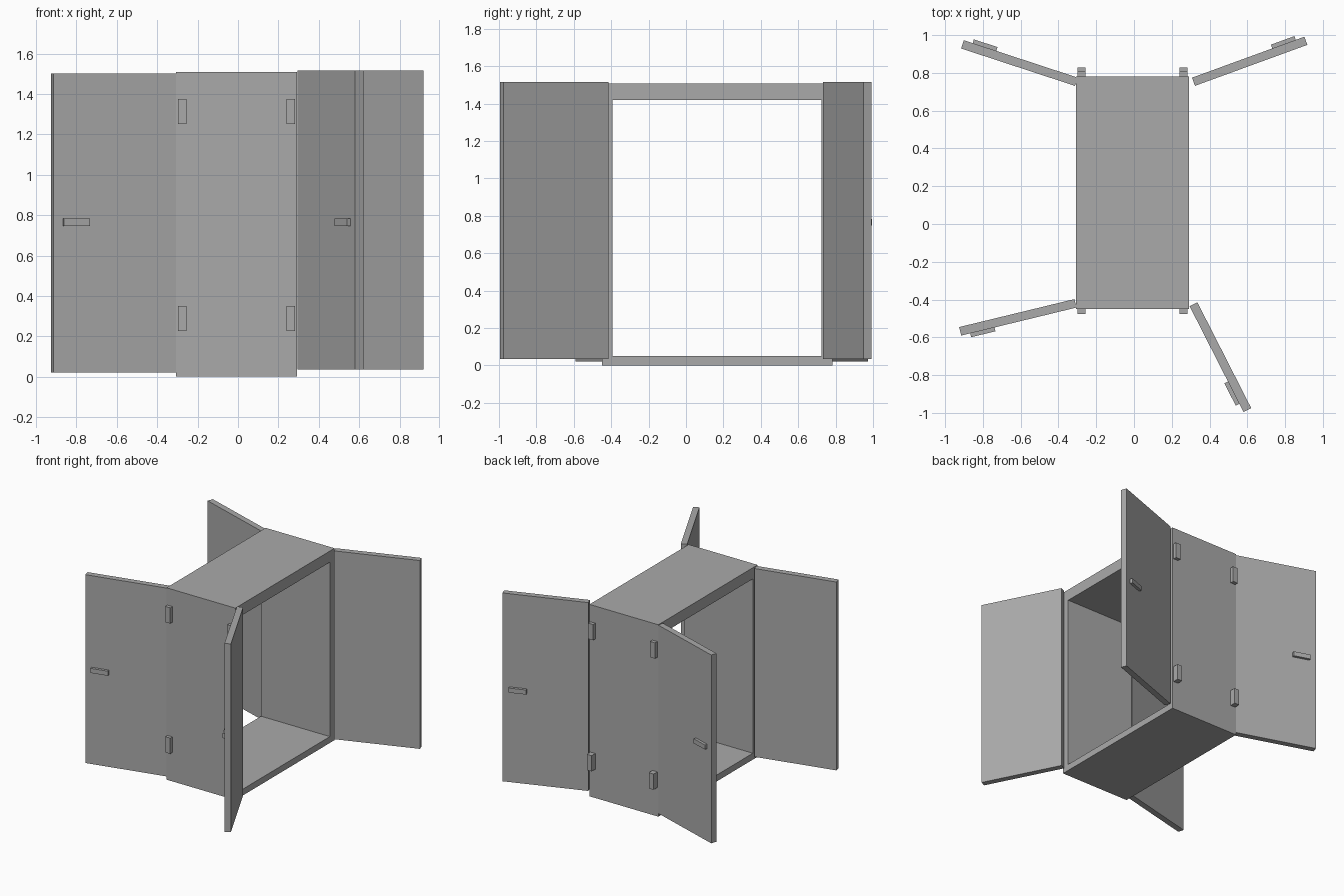
import bpy
from math import atan2
from mathutils import Vector

cube = bpy.data.objects.get("Cube")
if cube:
    bpy.data.objects.remove(cube, do_unlink=True)

grey = bpy.data.materials.new("plain grey")
grey.use_nodes = True
grey.diffuse_color = (0.4, 0.4, 0.4, 1)
grey.node_tree.nodes["Principled BSDF"].inputs["Base Color"].default_value = (0.4, 0.4, 0.4, 1)


def box(name, centre, size, turn=0.0):
    """Add a flat-sided box, turned about the vertical axis."""
    bpy.ops.mesh.primitive_cube_add(size=1, location=centre, rotation=(0, 0, turn))
    obj = bpy.context.object
    obj.name = name
    obj.scale = size
    bpy.ops.object.transform_apply(location=False, rotation=False, scale=True)
    obj.data.materials.append(grey)
    return obj


def span(name, low, high):
    """Add a box between two opposite corners."""
    low, high = Vector(low), Vector(high)
    return box(name, (low + high) / 2, high - low)


# Cabinet shell, open at both x ends
X0, X1, Y0, Y1, TOP = -0.307, 0.292, -0.45, 0.782, 1.508
WALL = 0.058
span("floor", (X0, Y0, 0), (X1, Y1, 0.05))
span("roof", (X0, Y0, 1.42), (X1, Y1, TOP))
span("front_wall", (X0, Y0, 0.05), (X1, Y0 + WALL, 1.42))
span("back_wall", (X0, Y1 - WALL, 0.05), (X1, Y1, 1.42))


def door(name, hinge, tip, base, side):
    """Add a door from hinge to tip, with its handle on the given side."""
    hinge, tip = Vector(hinge), Vector(tip)
    along = (tip - hinge).normalized()
    out = Vector((-along.y, along.x)) * side
    turn = atan2(along.y, along.x)
    length, thick, height = (tip - hinge).length, 0.046, 1.48
    mid = (hinge + tip) / 2
    box(name, (mid.x, mid.y, base + height / 2), (length, thick, height), turn)
    grip = tip - along * 0.115 + out * (thick / 2 + 0.01)
    box(name + "_handle", (grip.x, grip.y, 0.765), (0.132, 0.022, 0.036), turn)


# Four doors standing open
door("front_right_door", (-0.31, -0.42), (-0.92, -0.568), 0.022, 1)
door("front_left_door", (0.315, -0.425), (0.60, -0.985), 0.035, -1)
door("back_right_door", (-0.305, 0.753), (-0.908, 0.951), 0.022, -1)
door("back_left_door", (0.315, 0.753), (0.91, 0.970), 0.035, 1)

# Hinge blocks on the outer walls
for label, x in (("right", -0.277), ("left", 0.262)):
    for level, z, depth in (("lower", 0.288, 0.046), ("upper", 1.312, 0.028)):
        span(f"front_{label}_{level}_hinge", (x - 0.021, Y0 - 0.027, z - 0.062),
             (x + 0.021, Y0, z + 0.062))
        span(f"back_{label}_{level}_hinge", (x - 0.021, Y1, z - 0.062),
             (x + 0.021, Y1 + depth, z + 0.062))
